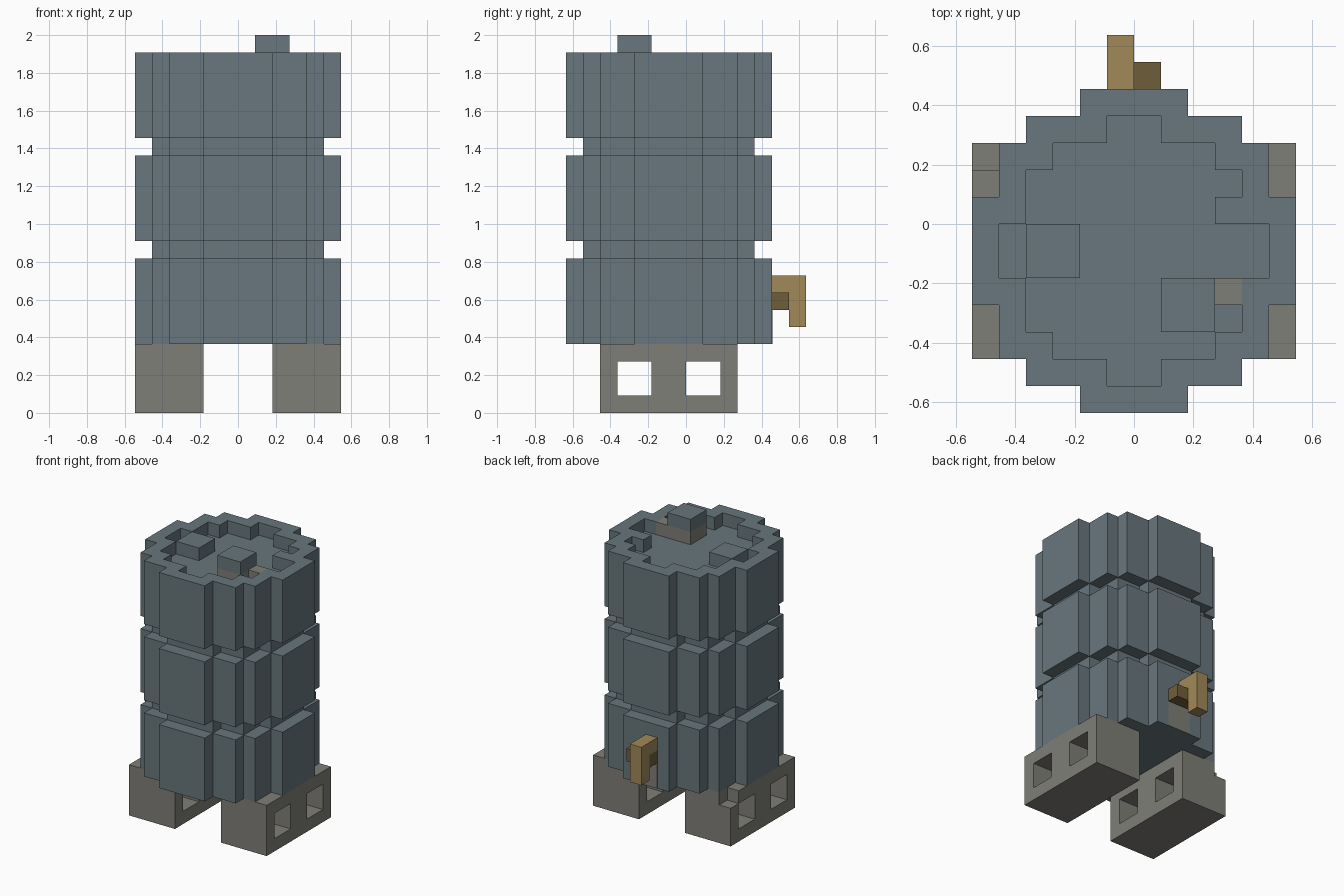
import bpy
import bmesh
from mathutils import Vector

U = 1 / 11      # size of one block cell
MID_Y = -1      # barrel centre in cells

default_cube = bpy.data.objects.get("Cube")
if default_cube:
    bpy.data.objects.remove(default_cube, do_unlink=True)


def material(name, rgb):
    mat = bpy.data.materials.new(name)
    mat.use_nodes = True
    mat.diffuse_color = (*rgb, 1)
    mat.node_tree.nodes["Principled BSDF"].inputs["Base Color"].default_value = (*rgb, 1)
    return mat


BLUE = material("slate blue", (0.138, 0.184, 0.205))
GREY = material("concrete grey", (0.212, 0.209, 0.184))
TAN = material("brass tan", (0.356, 0.25, 0.098))
BROWN = material("dark brass", (0.159, 0.114, 0.042))


def prism(name, points, z0, z1, mat):
    """Extrude a flat outline, given in cells, from z0 to z1."""
    bm = bmesh.new()
    base = bm.faces.new([bm.verts.new((x * U, y * U, z0 * U)) for x, y in points])
    side = bmesh.ops.extrude_face_region(bm, geom=[base])["geom"]
    verts = [v for v in side if isinstance(v, bmesh.types.BMVert)]
    bmesh.ops.translate(bm, verts=verts, vec=Vector((0, 0, (z1 - z0) * U)))
    bmesh.ops.recalc_face_normals(bm, faces=bm.faces)
    mesh = bpy.data.meshes.new(name)
    bm.to_mesh(mesh)
    bm.free()
    mesh.materials.append(mat)
    obj = bpy.data.objects.new(name, mesh)
    bpy.context.scene.collection.objects.link(obj)
    return obj


def box(name, xs, ys, zs, mat):
    (x0, x1), (y0, y1) = xs, ys
    return prism(name, [(x0, y0), (x1, y0), (x1, y1), (x0, y1)], *zs, mat)


def stepped_disc(steps):
    """Stepped round outline: quarter corners turned four times."""
    quarter = []
    for i, (x, y) in enumerate(steps):
        if i:
            quarter.append((x, steps[i - 1][1]))
        quarter.append((x, y))
    points = []
    for _ in range(4):
        points += [(x, y + MID_Y) for x, y in quarter]
        quarter = [(-y, x) for x, y in quarter]
    return points


def cut(obj, cutters):
    """Subtract the cutters, keep the result and remove the helpers."""
    for cutter in cutters:
        cutter.hide_render = True
        mod = obj.modifiers.new("cut", 'BOOLEAN')
        mod.operation = 'DIFFERENCE'
        mod.solver = 'EXACT'
        mod.object = cutter
    bpy.context.view_layer.update()
    graph = bpy.context.evaluated_depsgraph_get()
    mesh = bpy.data.meshes.new_from_object(obj.evaluated_get(graph))
    obj.modifiers.clear()
    obj.data = mesh
    for cutter in cutters:
        bpy.data.objects.remove(cutter, do_unlink=True)


# Barrel: three wide bands with narrow grooves between them
WIDE = stepped_disc([(6, 2), (5, 4), (4, 5), (2, 6)])
NARROW = stepped_disc([(5, 2), (4, 4), (2, 5)])
HOLLOW = stepped_disc([(5, 1), (4, 3), (3, 4), (1, 5)])

prism("barrel_lower_band", WIDE, 4, 9, BLUE)
prism("barrel_lower_groove", NARROW, 9, 10, BLUE)
prism("barrel_middle_band", WIDE, 10, 15, BLUE)
prism("barrel_upper_groove", NARROW, 15, 16, BLUE)
top_band = prism("barrel_top_band", WIDE, 16, 21, BLUE)
cut(top_band, [prism("hollow_cutter", HOLLOW, 20, 22, BLUE)])

# Lumps on the recessed lid
box("lid_left_lump", (-4, -2), (-2, 0), (20, 21), BLUE)
box("lid_rim_lump", (3, 4), (0, 1), (20, 21), BLUE)
box("lid_plug_base", (1, 3), (-4, -2), (20, 21), GREY)
box("lid_plug_side", (3, 4), (-3, -2), (20, 21), GREY)
box("lid_plug_top", (1, 3), (-4, -2), (21, 22), BLUE)

# Tap on the back, with a grey plate below it
box("tap_handle", (-1, 1), (5, 6), (6, 7), BROWN)
box("tap_pipe", (-1, 0), (5, 6), (7, 8), TAN)
box("tap_spout", (-1, 0), (6, 7), (5, 8), TAN)
box("tap_plate", (-1, 1), (5, 5.04), (4, 6), GREY)

# Hollow concrete blocks under the barrel
for side, x0, x1 in (("right", -6, -2), ("left", 2, 6)):
    block = box(side + "_concrete_block", (x0, x1), (-5, 3), (0, 4), GREY)
    cutters = [box("hole_cutter", (x0 - 1, x1 + 1), (y, y + 2), (1, 3), GREY)
               for y in (-4, 0)]
    if side == "right":     # chipped rear corner
        cutters.append(box("chip_cutter", (-7, -5), (2, 4), (3, 5), GREY))
    cut(block, cutters)
